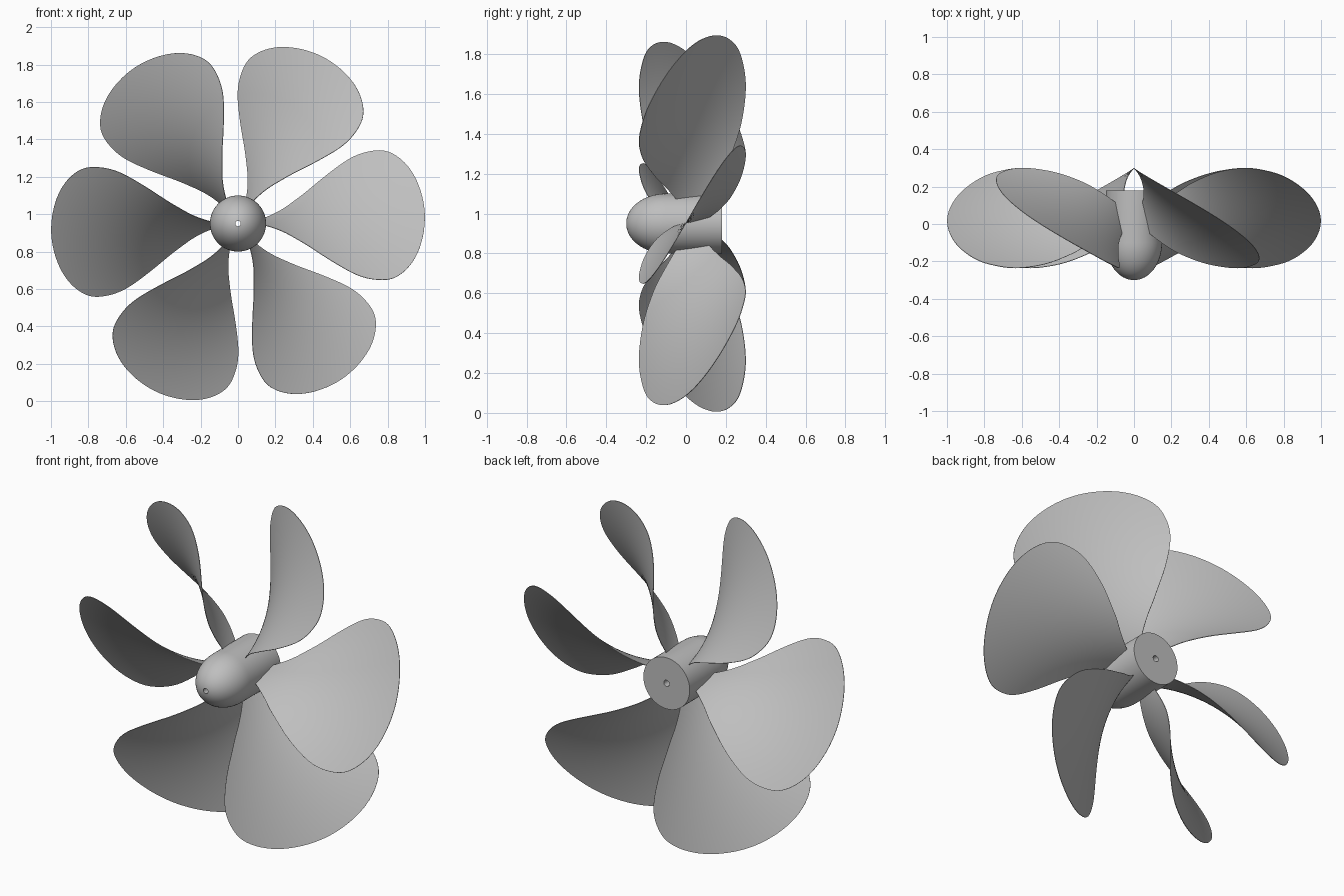
import bpy
import bmesh
from math import radians, sin, cos, pi
from mathutils import Matrix, Vector

cube = bpy.data.objects.get("Cube")
if cube:
    bpy.data.objects.remove(cube, do_unlink=True)

AXIS_HEIGHT = 0.95
PITCH = 0.573          # advance along y per radian of sweep
SKEW = 3.3             # degrees, centre line of the blade

metal = bpy.data.materials.new("light_grey_metal")
metal.use_nodes = True
grey = (0.52, 0.52, 0.52, 1)
metal.diffuse_color = grey
metal.node_tree.nodes["Principled BSDF"].inputs["Base Color"].default_value = grey


def finish_mesh(name, bm):
    bmesh.ops.recalc_face_normals(bm, faces=bm.faces)
    mesh = bpy.data.meshes.new(name)
    bm.to_mesh(mesh)
    bm.free()
    mesh.materials.append(metal)
    return mesh


def place(name, mesh, turn=0):
    ob = bpy.data.objects.new(name, mesh)
    ob.location.z = AXIS_HEIGHT
    ob.rotation_euler.y = -turn
    bpy.context.collection.objects.link(ob)
    return ob


def smooth(ob, angle):
    bpy.ops.object.select_all(action='DESELECT')
    ob.select_set(True)
    bpy.context.view_layer.objects.active = ob
    bpy.ops.object.shade_smooth_by_angle(angle=radians(angle))


# Hub: domed nose, straight barrel, flat back and a narrow bore
def hub_mesh(radius=0.15, bore=0.018, shoulder=-0.1, nose=0.2, back=0.18):
    profile = [(bore, back), (radius, back)]
    steps = 16
    for i in range(steps):
        a = i / steps * pi / 2
        profile.append((radius * cos(a), shoulder - nose * sin(a)))
    profile.append((bore, shoulder - nose * 0.993))
    bm = bmesh.new()
    verts = [bm.verts.new((x, y, 0)) for x, y in profile]
    edges = [bm.edges.new((v, verts[(i + 1) % len(verts)])) for i, v in enumerate(verts)]
    bmesh.ops.spin(bm, geom=verts + edges, cent=(0, 0, 0), axis=(0, 1, 0),
                   angle=2 * pi, steps=64, use_merge=True)
    bmesh.ops.remove_doubles(bm, verts=bm.verts, dist=0.0002)
    return finish_mesh("hub", bm)


smooth(place("hub", hub_mesh()), 40)

# Blade outline: radius and half sweep in degrees
OUTLINE = [(0.12, 6.8), (0.16, 9), (0.25, 14.2), (0.345, 19.2), (0.5, 24.4),
           (0.67, 26.7), (0.8, 25.4), (0.9, 21.5), (0.972, 12.8), (1.0, 0)]


def outline_at(t):
    """Smooth curve through the outline points, t from 0 to 1."""
    pts = [Vector(p) for p in OUTLINE]
    pts = [2 * pts[0] - pts[1]] + pts + [Vector((pts[-2].x, -pts[-2].y))]
    span = len(OUTLINE) - 1
    i = min(int(t * span), span - 1)
    f = t * span - i
    a, b, c, d = pts[i:i + 4]
    return b + 0.5 * f * (c - a + f * (2 * a - 5 * b + 4 * c - d + f * (3 * (b - c) + d - a)))


# Blade: a sheet wrapped onto a helical surface
def blade_mesh():
    bm = bmesh.new()
    bmesh.ops.create_grid(bm, x_segments=72, y_segments=32, size=1)
    for v in bm.verts:
        radius, half = outline_at(min(max((v.co.x + 1) / 2, 0), 1))
        sweep = radians(SKEW + half * v.co.y)
        v.co = (radius * cos(sweep), PITCH * sweep, radius * sin(sweep))
    bmesh.ops.remove_doubles(bm, verts=bm.verts, dist=0.0001)
    bmesh.ops.recalc_face_normals(bm, faces=bm.faces)
    bmesh.ops.solidify(bm, geom=bm.faces[:], thickness=0.003)
    return finish_mesh("blade", bm)


blade = blade_mesh()
blades = [place(f"blade_{i + 1}", blade, i * pi / 3) for i in range(6)]
smooth(blades[0], 40)
